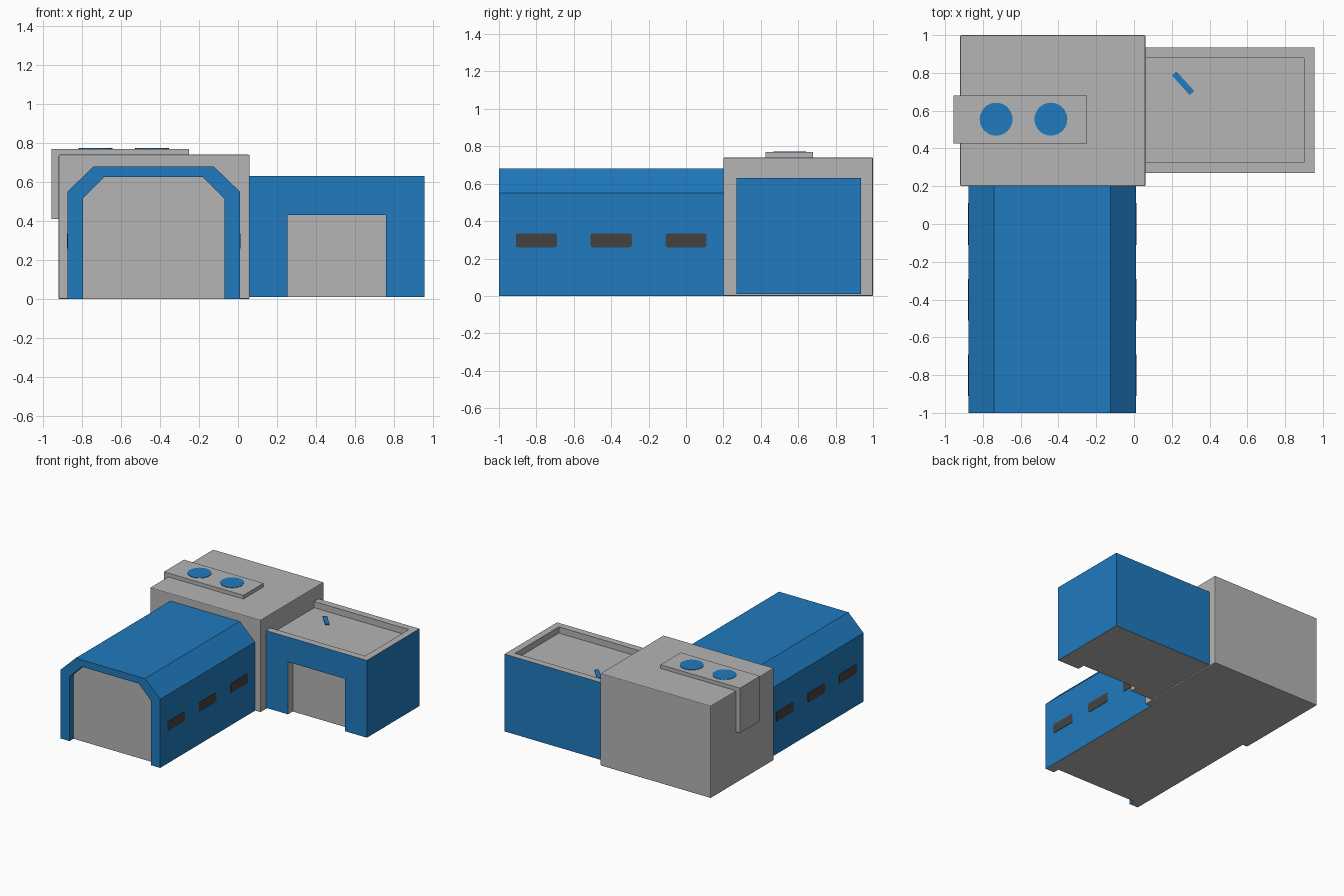
import bpy, bmesh
from mathutils import Matrix, Vector

cube = bpy.data.objects.get("Cube")
if cube:
    bpy.data.objects.remove(cube, do_unlink=True)


def material(name, rgb):
    m = bpy.data.materials.new(name)
    m.use_nodes = True
    m.diffuse_color = (*rgb, 1)
    m.node_tree.nodes["Principled BSDF"].inputs["Base Color"].default_value = (*rgb, 1)
    return m


GREY = material("wall grey", (0.46, 0.46, 0.46))
BLUE = material("panel blue", (0.014, 0.195, 0.52))
DARK = material("window charcoal", (0.06, 0.055, 0.05))


def finish(name, bm, *mats):
    bmesh.ops.recalc_face_normals(bm, faces=bm.faces)
    mesh = bpy.data.meshes.new(name)
    bm.to_mesh(mesh)
    bm.free()
    for m in mats:
        mesh.materials.append(m)
    ob = bpy.data.objects.new(name, mesh)
    bpy.context.scene.collection.objects.link(ob)
    return ob


def prism(name, profile, y0, y1, *mats):
    """Extrude an x-z outline from y0 to y1."""
    bm = bmesh.new()
    face = bm.faces.new([bm.verts.new((x, y0, z)) for x, z in profile])
    new = bmesh.ops.extrude_face_region(bm, geom=[face])["geom"]
    bmesh.ops.translate(bm, vec=(0, y1 - y0, 0),
                        verts=[v for v in new if isinstance(v, bmesh.types.BMVert)])
    return finish(name, bm, *mats)


def box(name, x, y, z, *mats):
    x0, x1 = x
    z0, z1 = z
    return prism(name, [(x0, z0), (x1, z0), (x1, z1), (x0, z1)], *y, *mats)


def cut(ob, cutter):
    mod = ob.modifiers.new("cut", "BOOLEAN")
    mod.operation, mod.solver, mod.object = "DIFFERENCE", "EXACT", cutter
    bpy.context.view_layer.objects.active = ob
    bpy.ops.object.modifier_apply(modifier=mod.name)
    bpy.data.objects.remove(cutter, do_unlink=True)


def paint(ob, is_blue):
    for p in ob.data.polygons:
        p.material_index = 1 if is_blue(p.center, p.normal) else 0


def gable(x0, x1, shoulder, top, slope, base):
    """Symmetrical outline with chamfered upper corners."""
    return [(x0, base), (x1, base), (x1, shoulder), (x1 - slope, top),
            (x0 + slope, top), (x0, shoulder)]


# Central block with slightly softened edges
block = box("central_block", (-0.92, 0.06), (0.2, 1.0), (0, 0.74), GREY)
bevel = block.modifiers.new("soft edges", "BEVEL")
bevel.width, bevel.segments = 0.006, 2

# Hangar with recessed front door
hangar = prism("hangar", gable(-0.875, 0.01, 0.55, 0.68, 0.135, 0), -1.0, 0.21, GREY, BLUE)
cut(hangar, prism("door_cutter", gable(-0.795, -0.07, 0.515, 0.625, 0.11, -0.1), -1.1, -0.95))
paint(hangar, lambda c, n: c.z > 0.02 and not (n.y < -0.5 and c.y > -0.98))

# Side wing with sunken roof and recessed entrance
wing = box("side_wing", (0.05, 0.955), (0.27, 0.935), (0.01, 0.63), GREY, BLUE)
cut(wing, box("roof_cutter", (-0.1, 0.9), (0.325, 0.88), (0.58, 0.8)))
cut(wing, box("entrance_cutter", (0.255, 0.76), (0.1, 0.33), (-0.1, 0.43)))
paint(wing, lambda c, n: (n.x > 0.5 and c.x > 0.95) or (n.y > 0.5 and c.y > 0.93)
      or (n.y < -0.5 and c.y < 0.28))

# Rooftop duct folding down the side of the block
prism("roof_duct", [(-0.955, 0.41), (-0.915, 0.41), (-0.915, 0.735),
                    (-0.25, 0.735), (-0.25, 0.77), (-0.955, 0.77)], 0.425, 0.68, GREY)

# Round fan covers on the duct
for side, x in (("right", -0.73), ("left", -0.44)):
    bm = bmesh.new()
    bmesh.ops.create_cone(bm, cap_ends=True, segments=32, radius1=0.087, radius2=0.087,
                          depth=0.004, matrix=Matrix.Translation((x, 0.555, 0.771)))
    finish("fan_cover_" + side, bm, BLUE)

# Hangar windows on both sides, with rounded corners
for side, x in (("right", -0.875), ("left", 0.01)):
    for i in range(3):
        y = -0.8 + 0.4 * i
        win = box(f"window_{side}_{i + 1}", (x - 0.003, x + 0.003),
                  (y - 0.11, y + 0.11), (0.26, 0.335), DARK)
        bm = bmesh.new()
        bm.from_mesh(win.data)
        edges = [e for e in bm.edges
                 if abs((e.verts[0].co - e.verts[1].co).normalized().x) > 0.9]
        bmesh.ops.bevel(bm, geom=edges, offset=0.012, segments=3, profile=0.5,
                        affect="EDGES")
        bm.to_mesh(win.data)
        bm.free()

# Thin slanted strip on the wing roof
strip = box("roof_strip", (-0.07, 0.07), (-0.016, 0.016), (0, 0.006), BLUE)
direction = Vector((0.1, -0.11, 0))
strip.rotation_euler = direction.to_track_quat("X", "Z").to_euler()
strip.location = (0.26, 0.745, 0.58)
